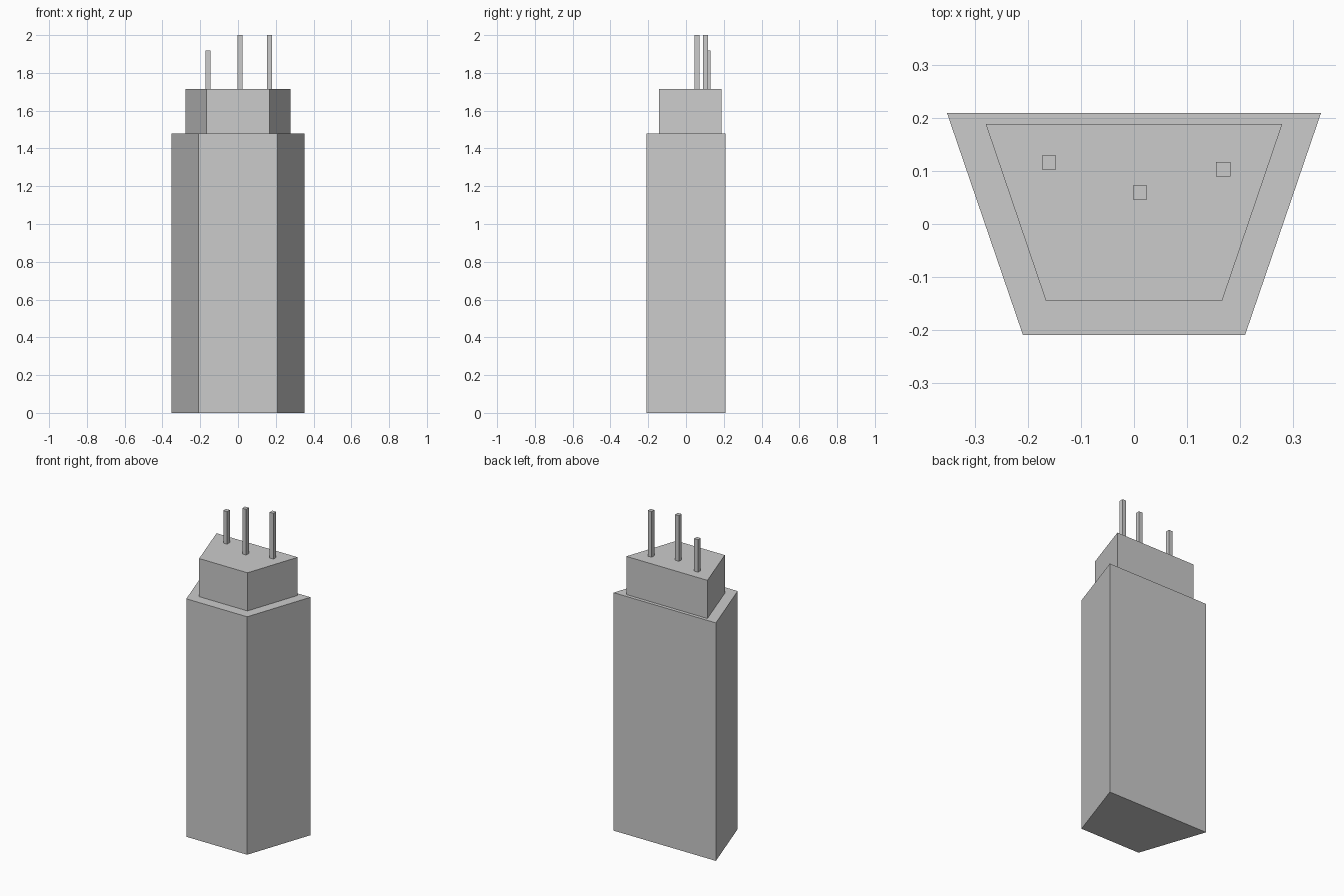
import bpy
import bmesh

if "Cube" in bpy.data.objects:
    bpy.data.objects.remove(bpy.data.objects["Cube"])


def prism(name, outline, z0, z1):
    """Vertical prism from a counter-clockwise outline."""
    bm = bmesh.new()
    base = bm.faces.new([bm.verts.new((x, y, z0)) for x, y in outline])
    top = bmesh.ops.extrude_face_region(bm, geom=[base], use_keep_orig=True)
    verts = [g for g in top["geom"] if isinstance(g, bmesh.types.BMVert)]
    bmesh.ops.translate(bm, verts=verts, vec=(0, 0, z1 - z0))
    bmesh.ops.recalc_face_normals(bm, faces=bm.faces)
    mesh = bpy.data.meshes.new(name)
    bm.to_mesh(mesh)
    bm.free()
    obj = bpy.data.objects.new(name, mesh)
    bpy.context.collection.objects.link(obj)
    return obj


def trapezoid(front_half, back_half, y_front, y_back):
    return [(-front_half, y_front), (front_half, y_front),
            (back_half, y_back), (-back_half, y_back)]


def square(x, y, half):
    return [(x - half, y - half), (x + half, y - half),
            (x + half, y + half), (x - half, y + half)]


BODY_TOP = 1.479
ROOF = 1.716

# Main tower and set-back upper storey
prism("tower_body", trapezoid(0.209, 0.352, -0.209, 0.209), 0, BODY_TOP)
prism("upper_storey", trapezoid(0.166, 0.279, -0.144, 0.188), BODY_TOP, ROOF)

# Rooftop masts
masts = [("left", -0.16, 0.116, 1.918),
         ("middle", 0.011, 0.059, 2.0),
         ("right", 0.168, 0.103, 2.0)]
for side, x, y, top in masts:
    prism("mast_" + side, square(x, y, 0.0133), ROOF, top)
